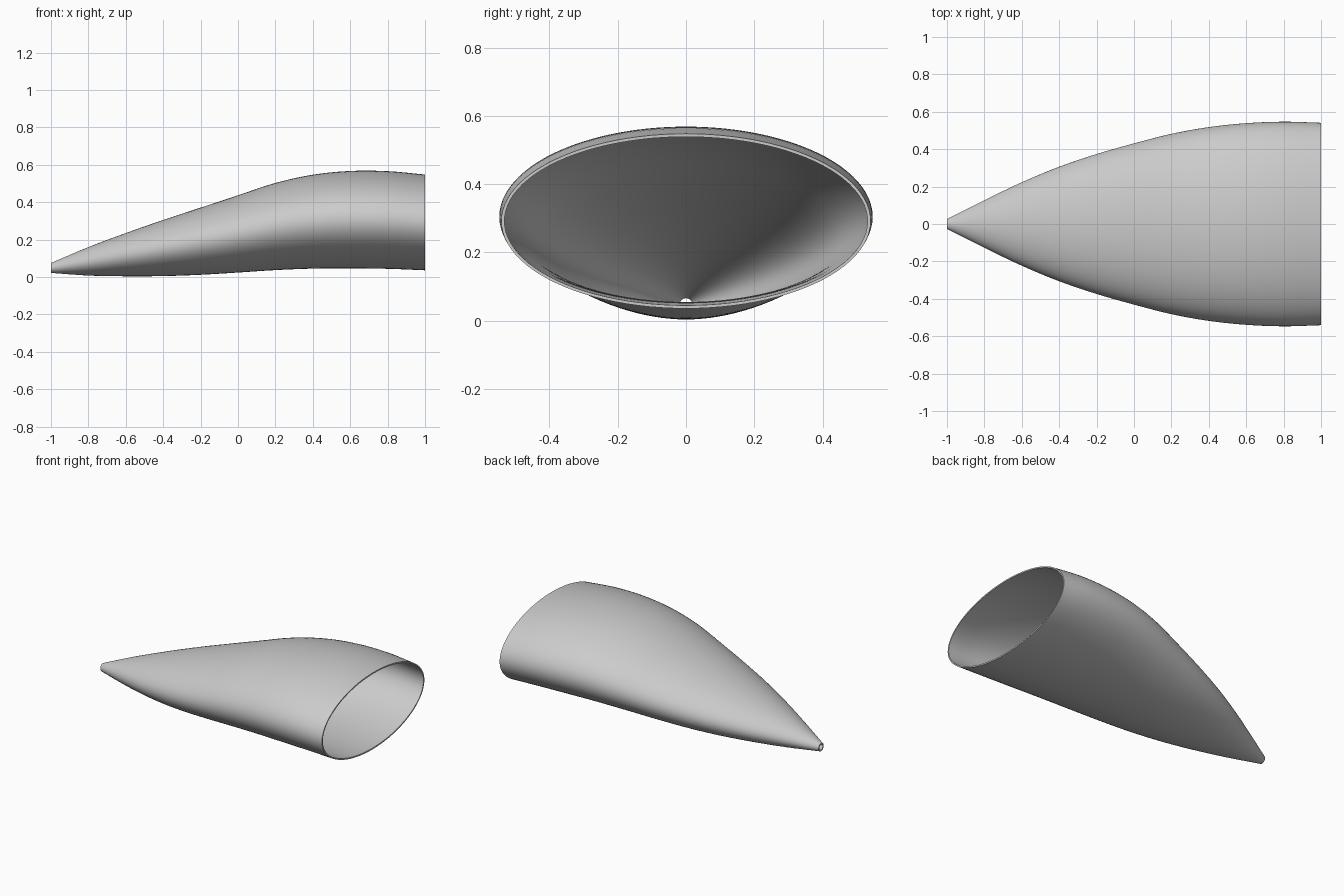
import bpy
import bmesh
import math

cube = bpy.data.objects.get("Cube")
if cube:
    bpy.data.objects.remove(cube, do_unlink=True)

SIDES = 96
STEPS = 5       # rings between neighbouring stations
WALL = 0.009

# Stations evenly spaced along x: half width, bottom z, top z
STATIONS = [
    (0.027, 0.022, 0.075), (0.127, 0.008, 0.160), (0.223, 0.004, 0.235),
    (0.306, 0.005, 0.305), (0.374, 0.012, 0.371), (0.431, 0.024, 0.437),
    (0.482, 0.037, 0.503), (0.518, 0.045, 0.547), (0.539, 0.046, 0.567),
    (0.547, 0.044, 0.566), (0.541, 0.036, 0.548),
]


def spline(a, b, c, d, t):
    """Smooth curve from b to c."""
    return b + 0.5 * t * (c - a + t * (2 * a - 5 * b + 4 * c - d + t * (3 * (b - c) + d - a)))


def section(s):
    """Half width, bottom and top at station position s."""
    last = len(STATIONS) - 1
    i = min(int(s), last - 1)
    p, q = STATIONS[i], STATIONS[i + 1]
    before = STATIONS[i - 1] if i else [2 * u - v for u, v in zip(p, q)]
    after = STATIONS[i + 2] if i + 2 <= last else [2 * v - u for u, v in zip(p, q)]
    return [spline(*values, s - i) for values in zip(before, p, q, after)]


def skin(bm, inset):
    """Rings of vertices from the tip to the mouth."""
    rings = []
    count = (len(STATIONS) - 1) * STEPS
    for k in range(count + 1):
        half, low, high = section(k / STEPS)
        x = -1 + 2 * k / count
        ring = []
        for j in range(SIDES):
            a = math.tau * j / SIDES
            y = (half - inset) * math.cos(a)
            z = (low + high) / 2 + ((high - low) / 2 - inset) * math.sin(a)
            ring.append(bm.verts.new((x, y, z)))
        rings.append(ring)
    return rings


def bridge(bm, first, second):
    for j in range(SIDES):
        n = (j + 1) % SIDES
        bm.faces.new((first[j], first[n], second[n], second[j]))


# Hollow tapered shell: outer skin, inner skin and two flat rims
bm = bmesh.new()
outer = skin(bm, 0)
inner = skin(bm, WALL)
for rings in (outer, inner):
    for first, second in zip(rings, rings[1:]):
        bridge(bm, first, second)
bridge(bm, outer[0], inner[0])
bridge(bm, outer[-1], inner[-1])
bmesh.ops.recalc_face_normals(bm, faces=bm.faces)
mesh = bpy.data.meshes.new("tapered_shell")
bm.to_mesh(mesh)
bm.free()
shell = bpy.data.objects.new("tapered_shell", mesh)
bpy.context.collection.objects.link(shell)

# Plain grey material
grey = bpy.data.materials.new("light_grey")
grey.use_nodes = True
colour = (0.6, 0.6, 0.6, 1)
grey.diffuse_color = colour
grey.node_tree.nodes["Principled BSDF"].inputs["Base Color"].default_value = colour
mesh.materials.append(grey)

# Smooth skins with crisp rims
bpy.ops.object.select_all(action="DESELECT")
shell.select_set(True)
bpy.context.view_layer.objects.active = shell
bpy.ops.object.shade_smooth_by_angle(angle=math.radians(35))
